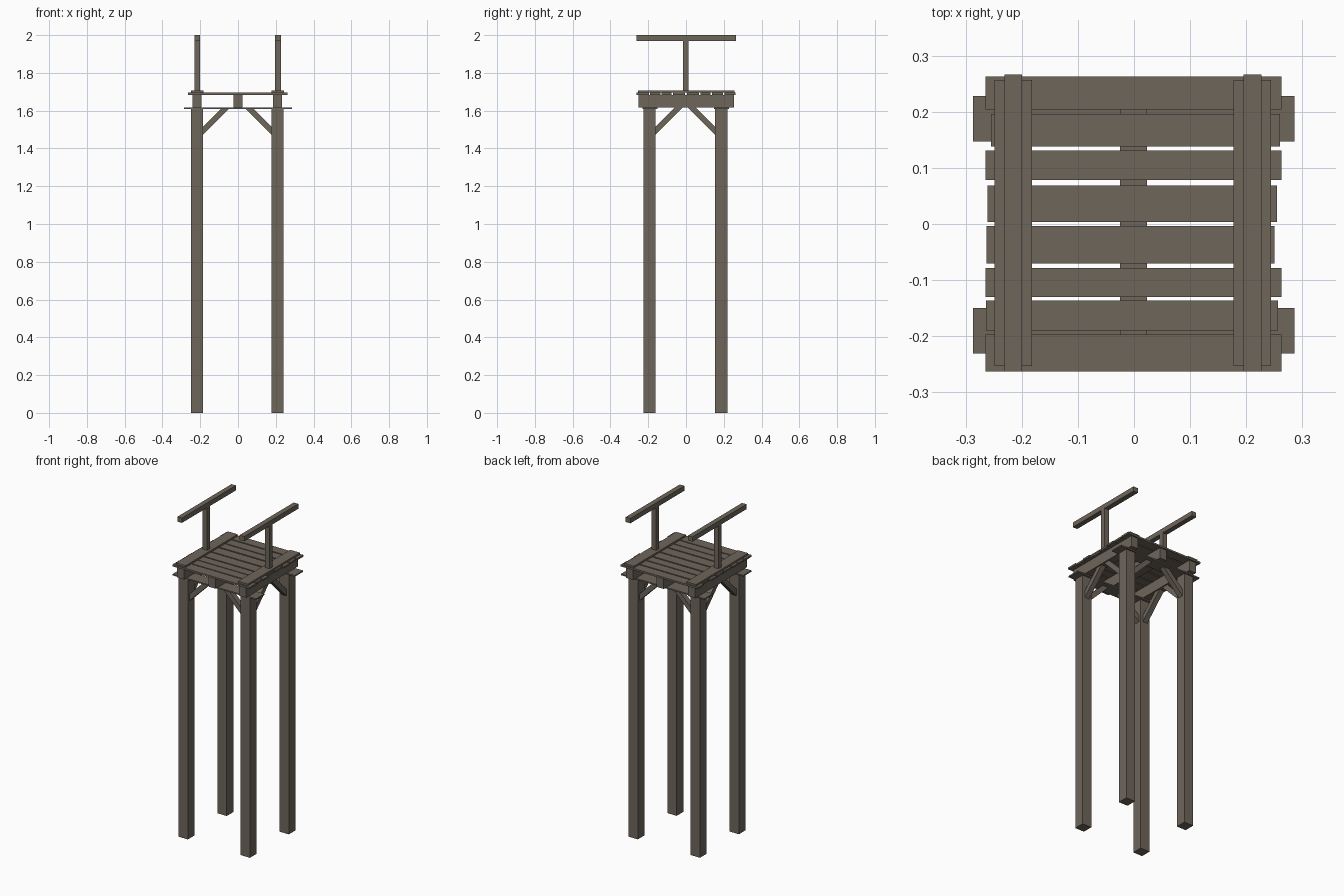
import bpy

if "Cube" in bpy.data.objects:
    bpy.data.objects.remove(bpy.data.objects["Cube"])

wood = bpy.data.materials.new("weathered wood")
wood.diffuse_color = (0.158, 0.132, 0.105, 1)
wood.use_nodes = True
wood.node_tree.nodes["Principled BSDF"].inputs["Base Color"].default_value = wood.diffuse_color


def make(name, verts, faces):
    me = bpy.data.meshes.new(name)
    me.from_pydata(verts, [], faces)
    me.materials.append(wood)
    ob = bpy.data.objects.new(name, me)
    bpy.context.collection.objects.link(ob)
    # consistent outward normals
    import bmesh
    bm = bmesh.new()
    bm.from_mesh(me)
    bmesh.ops.recalc_face_normals(bm, faces=bm.faces)
    bm.to_mesh(me)
    bm.free()
    return ob


FACES = [(0, 1, 2, 3), (4, 5, 6, 7), (0, 1, 5, 4), (1, 2, 6, 5), (2, 3, 7, 6), (3, 0, 4, 7)]


def box(name, x0, x1, y0, y1, z0, z1):
    ring = [(x0, y0), (x1, y0), (x1, y1), (x0, y1)]
    return make(name, [(x, y, z) for z in (z0, z1) for x, y in ring], FACES)


def brace(name, axis, start, sign, centre, top):
    # diagonal strut, cut flush with the leg and with the beam above
    prof = [(start, 1.472), (start, 1.514),
            (start + sign * (top - 1.514), top), (start + sign * (top - 1.472), top)]
    w = 0.016
    if axis == "x":
        verts = [(a, c, z) for c in (centre - w, centre + w) for a, z in prof]
    else:
        verts = [(c, a, z) for c in (centre - w, centre + w) for a, z in prof]
    make(name, verts, FACES)


LEG_X = [(-0.249, -0.185), (0.177, 0.240)]
LEG_Y = [(-0.226, -0.162), (0.154, 0.219)]
Z_LEG, Z_PLATE, Z_JOIST, Z_DECK, Z_EDGE = 1.610, 1.618, 1.684, 1.695, 1.706

# legs with two braces each
for i, (x0, x1) in enumerate(LEG_X):
    for j, (y0, y1) in enumerate(LEG_Y):
        box("leg", x0, x1, y0, y1, 0, Z_LEG)
        brace("cross_brace", "x", (x1, x0)[i], (1, -1)[i], (y0 + y1) / 2, Z_LEG)
        brace("side_brace", "y", (y1, y0)[j], (1, -1)[j], (x0 + x1) / 2, Z_PLATE)

# thin cap boards lying across the leg tops
for y0, y1 in [(-0.231, -0.150), (0.147, 0.228)]:
    box("cap_board", -0.287, 0.286, y0, y1, Z_LEG, Z_PLATE)

# joists under the deck
for x0, x1 in [(-0.241, -0.193), (-0.025, 0.023), (0.184, 0.232)]:
    box("joist", x0, x1, -0.252, 0.254, Z_PLATE, Z_JOIST)

# deck planks: x range, y range
PLANKS = [(-0.265, 0.263, 0.204, 0.263), (-0.255, 0.260, 0.138, 0.196),
          (-0.265, 0.263, 0.078, 0.131), (-0.261, 0.255, 0.004, 0.069),
          (-0.263, 0.250, -0.070, -0.004), (-0.265, 0.263, -0.130, -0.078),
          (-0.264, 0.257, -0.190, -0.136), (-0.265, 0.263, -0.263, -0.197)]
for p in PLANKS:
    box("deck_plank", *p, Z_JOIST, Z_DECK)

# edge boards, posts and handrails on both sides
for ex, rx in [((-0.249, -0.182), (-0.231, -0.200)), ((0.177, 0.244), (0.195, 0.227))]:
    box("edge_board", *ex, -0.253, 0.257, Z_DECK, Z_EDGE)
    box("rail_post", *rx, -0.016, 0.014, Z_EDGE, 1.970)
    box("handrail", *rx, -0.263, 0.266, 1.970, 2.0)
